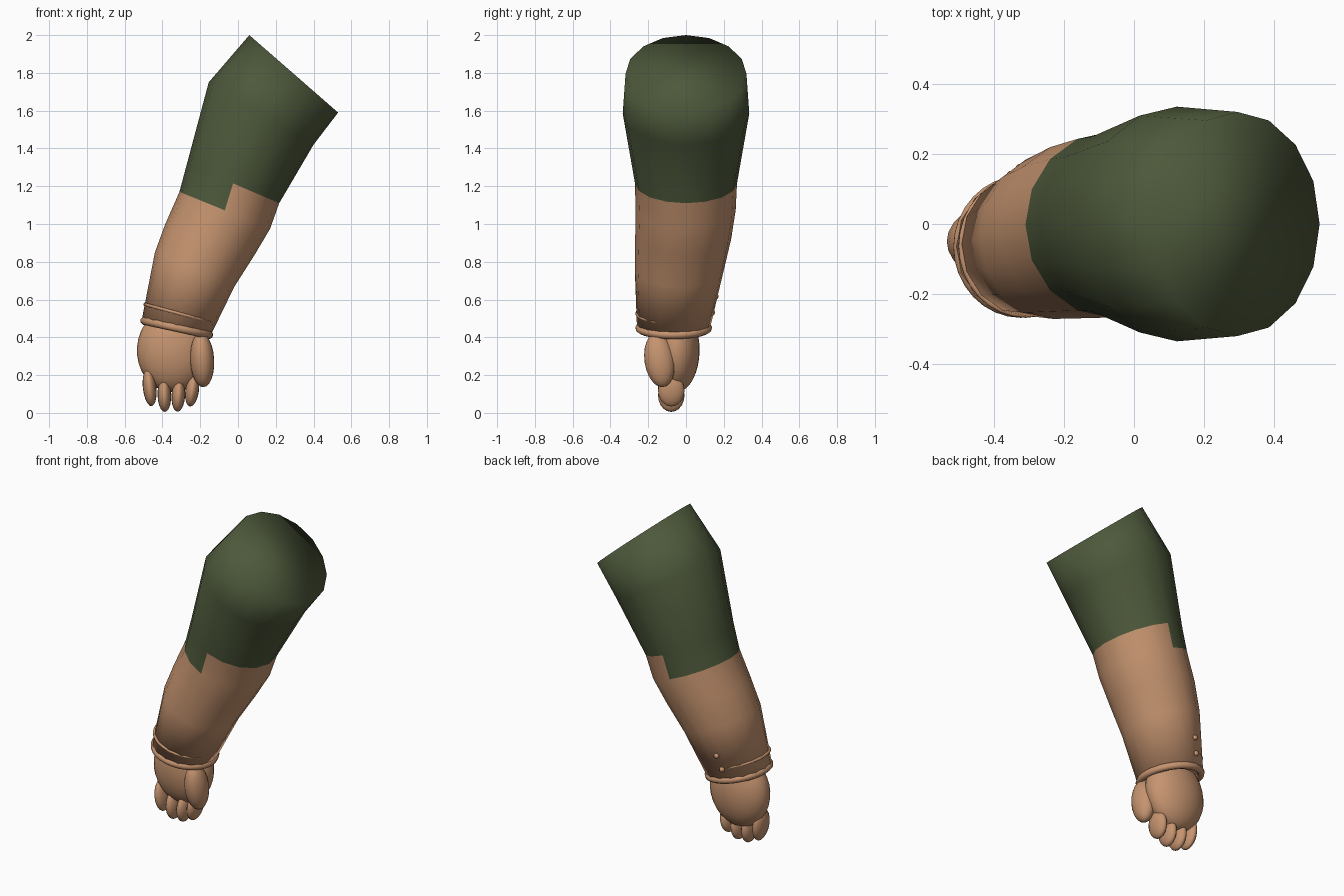
import bpy
import bmesh
from math import sin, cos, pi, radians
from mathutils import Vector

if "Cube" in bpy.data.objects:
    bpy.data.objects.remove(bpy.data.objects["Cube"], do_unlink=True)


def material(name, rgb):
    m = bpy.data.materials.new(name)
    m.use_nodes = True
    m.diffuse_color = (*rgb, 1)
    bsdf = m.node_tree.nodes["Principled BSDF"]
    bsdf.inputs["Base Color"].default_value = (*rgb, 1)
    bsdf.inputs["Roughness"].default_value = 0.8
    return m


green = material("olive green", (0.074, 0.098, 0.043))
skin = material("warm tan", (0.56, 0.295, 0.16))
SEGS = 16

# Arm sections from shoulder to wrist: outer x, z, inner x, z, centre y, half depth
sections = [
    (0.06, 2.00, 0.53, 1.59, 0.0, 0.32),
    (-0.155, 1.75, 0.40, 1.42, 0.0, 0.335),
    (-0.27, 1.32, 0.218, 1.11, 0.0, 0.27),
    (-0.31, 1.17, 0.17, 0.975, -0.002, 0.265),
    (-0.385, 1.00, 0.09, 0.84, -0.015, 0.254),
    (-0.44, 0.85, -0.02, 0.667, -0.035, 0.236),
    (-0.508, 0.50, -0.14, 0.42, -0.065, 0.195),
]


def blend(a, b, t):
    return [p + (q - p) * t for p, q in zip(a, b)]


def section_point(s, angle, grow=1.0):
    outer, inner = Vector((s[0], s[4], s[1])), Vector((s[2], s[4], s[3]))
    return ((outer + inner) / 2 + (inner - outer) / 2 * cos(angle) * grow
            + Vector((0, s[5] * sin(angle) * grow, 0)))


def finish(ob, mat):
    ob.data.materials.append(mat)
    for p in ob.data.polygons:
        p.use_smooth = True
    return ob


# Arm tube: sleeve faces are green, the hem steps down on the outer half
bm = bmesh.new()
rings = [[bm.verts.new(section_point(s, 2 * pi * i / SEGS)) for i in range(SEGS)]
         for s in sections]
for band, (upper, lower) in enumerate(zip(rings, rings[1:])):
    for i in range(SEGS):
        j = (i + 1) % SEGS
        f = bm.faces.new((upper[i], lower[i], lower[j], upper[j]))
        outer_half = SEGS // 4 <= i < 3 * SEGS // 4
        f.material_index = 0 if band < 2 or (band == 2 and outer_half) else 1
bm.faces.new(rings[0])
bm.faces.new(rings[-1][::-1]).material_index = 1
bmesh.ops.recalc_face_normals(bm, faces=bm.faces)
mesh = bpy.data.meshes.new("arm_with_sleeve")
bm.to_mesh(mesh)
bm.free()
arm = bpy.data.objects.new("arm_with_sleeve", mesh)
bpy.context.collection.objects.link(arm)
finish(arm, green)
mesh.materials.append(skin)


# Rings around the wrist
def wrist_ring(name, section, thickness, grow, shift=(0, 0, 0)):
    curve = bpy.data.curves.new(name, "CURVE")
    curve.dimensions = "3D"
    curve.bevel_depth = thickness
    curve.bevel_resolution = 2
    spline = curve.splines.new("POLY")
    count = 2 * SEGS
    spline.points.add(count - 1)
    for i, p in enumerate(spline.points):
        p.co = (*(section_point(section, 2 * pi * i / count, grow) + Vector(shift)), 1)
    spline.use_cyclic_u = True
    ob = bpy.data.objects.new(name, curve)
    bpy.context.collection.objects.link(ob)
    bpy.ops.object.select_all(action="DESELECT")
    ob.select_set(True)
    bpy.context.view_layer.objects.active = ob
    bpy.ops.object.convert(target="MESH")
    finish(bpy.context.object, skin)


wrist_ring("wrist_cuff", sections[-1], 0.022, 0.93, (0, 0, -0.01))
wrist_ring("wrist_crease", blend(sections[-2], sections[-1], 0.78), 0.009, 0.96, (-0.007, -0.005, 0))


# Rounded parts
def ellipsoid(name, centre, radii, tilt=(0, 0), segs=20):
    bpy.ops.mesh.primitive_uv_sphere_add(segments=segs, ring_count=segs // 2 + 2, location=centre,
                                         rotation=(radians(tilt[0]), radians(tilt[1]), 0))
    ob = bpy.context.object
    ob.name = ob.data.name = name
    ob.scale = radii
    return finish(ob, skin)


ellipsoid("palm", (-0.342, -0.05, 0.335), (0.193, 0.122, 0.225), (0, 4), 28)
ellipsoid("thumb", (-0.19, -0.14, 0.28), (0.064, 0.08, 0.145), (8, -3))
fingers = [(-0.468, 0.135, 0.100, -6), (-0.39, 0.093, 0.088, -2),
           (-0.316, 0.092, 0.086, 3), (-0.243, 0.118, 0.085, 8)]
for n, (x, z, length, lean) in enumerate(fingers, 1):
    ellipsoid(f"finger_{n}", (x, -0.078, z), (0.036, 0.07, length), (0, lean), 16)

# Small buttons at the back of the wrist
for n, t in enumerate((0.52, 0.8), 1):
    spot = section_point(blend(sections[-2], sections[-1], t), radians(103))
    ellipsoid(f"button_{n}", spot, (0.016, 0.014, 0.016), segs=12)
